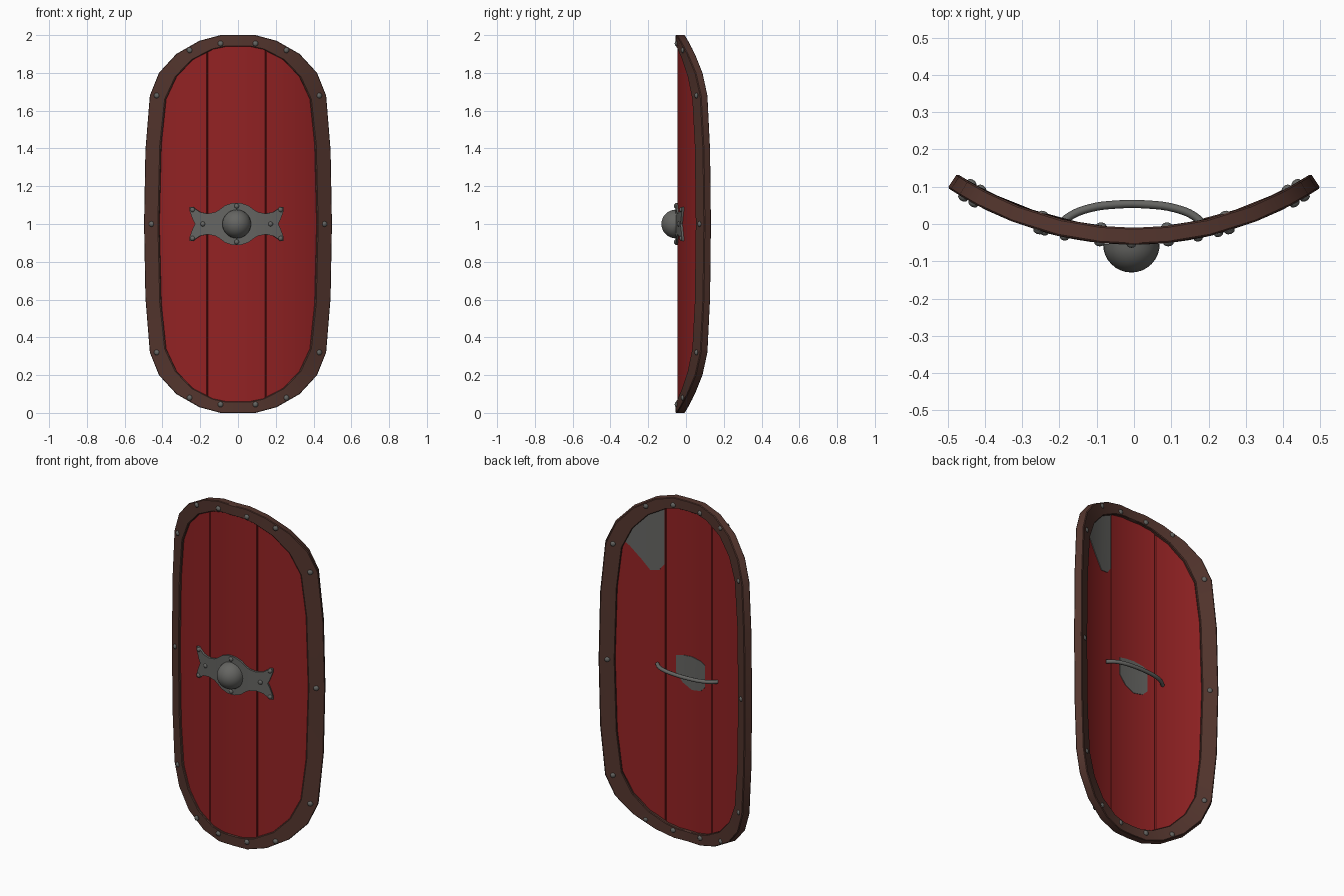
import bpy, bmesh, math
from mathutils import Matrix

if "Cube" in bpy.data.objects:
    bpy.data.objects.remove(bpy.data.objects["Cube"], do_unlink=True)

RADIUS, FRONT_Y, MID_Z = 0.875, -0.0325, 1.0   # shield curvature
RIM = 0.0225                                   # half thickness of rim
SHIFT = -0.007                                 # boss sits slightly off centre


def material(name, color, metal=0.0):
    m = bpy.data.materials.new(name)
    m.use_nodes = True
    m.diffuse_color = (*color, 1)
    bsdf = m.node_tree.nodes["Principled BSDF"]
    bsdf.inputs["Base Color"].default_value = (*color, 1)
    bsdf.inputs["Roughness"].default_value = 0.7
    return m


RED = material("red_paint", (0.29, 0.016, 0.017))
BROWN = material("brown_leather", (0.088, 0.036, 0.027))
STEEL = material("grey_steel", (0.13, 0.13, 0.122))


def bend(x, z, d):
    """Place a flat point on the curved shield; negative d is forward."""
    a = math.asin(x / RADIUS)
    r = RADIUS - d
    return (r * math.sin(a), FRONT_Y + RADIUS - r * math.cos(a), MID_Z + z)


def finish(name, bm, mat):
    bmesh.ops.recalc_face_normals(bm, faces=bm.faces)
    mesh = bpy.data.meshes.new(name)
    bm.to_mesh(mesh)
    bm.free()
    mesh.materials.append(mat)
    ob = bpy.data.objects.new(name, mesh)
    bpy.context.collection.objects.link(ob)
    bpy.ops.object.select_all(action='DESELECT')
    ob.select_set(True)
    bpy.context.view_layer.objects.active = ob
    bpy.ops.object.shade_smooth_by_angle(angle=math.radians(35))
    return ob


def loft(bm, sections, closed):
    """Skin four-sided sections into a solid."""
    rings = [[bm.verts.new(p) for p in s] for s in sections]
    pairs = list(zip(rings, rings[1:]))
    if closed:
        pairs.append((rings[-1], rings[0]))
    else:
        bm.faces.new(rings[0])
        bm.faces.new(rings[-1])
    for a, b in pairs:
        for i in range(4):
            j = (i + 1) % 4
            bm.faces.new((a[i], a[j], b[j], b[i]))


def sheet(bm, columns, front, back):
    """Curved slab from columns of (x, low, high, edge inset)."""
    loft(bm, [(bend(x, lo, front + c), bend(x, hi, front + c),
               bend(x, hi, back - c), bend(x, lo, back - c))
              for x, lo, hi, c in columns], False)


# Quarter outline of the rim, from side middle to top middle
outer = [(.487, 0), (.48, .39), (.457, .68), (.41, .80), (.32, .90),
         (.20, .97), (.09, 1.0), (0, 1.0)]
inner = [(.41, 0), (.40, .42), (.375, .66), (.32, .78), (.235, .87),
         (.13, .925), (.06, .94), (0, .94)]
middle = [((a + c) / 2, (b + d) / 2) for (a, b), (c, d) in zip(outer, inner)]


def full_loop(q):
    half = q + [(-x, z) for x, z in reversed(q[:-1])]
    return half + [(-x, -z) for x, z in half[1:-1]]


def edge_height(x):
    x = abs(x)
    for (xa, za), (xb, zb) in zip(middle, middle[1:]):
        if xb <= x <= xa:
            return za + (zb - za) * (xa - x) / (xa - xb)
    return 0


# Rim
bm = bmesh.new()
loft(bm, [(bend(*o, -RIM), bend(*i, -RIM), bend(*i, RIM), bend(*o, RIM))
          for o, i in zip(full_loop(outer), full_loop(inner))], True)
rim = finish("rim", bm, BROWN)
bevel = rim.modifiers.new("soft_edges", 'BEVEL')
bevel.width = 0.004
bevel.segments = 1
bevel.limit_method = 'ANGLE'
bevel.angle_limit = math.radians(50)

# Planks with grooved seams
GROOVE = 0.004
for name, x0, x1 in (("right_plank", -.44, -.16), ("middle_plank", -.16, .145),
                     ("left_plank", .145, .44)):
    a, b = x0 + GROOVE, x1 - GROOVE
    xs = [x0] + [a + (b - a) * i / 14 for i in range(15)] + [x1]
    bm = bmesh.new()
    sheet(bm, [(x, -edge_height(x), edge_height(x), .007 if x in (x0, x1) else 0)
               for x in xs], -.012, .004)
    finish(name, bm, RED)

# Steel patches on the back
bm = bmesh.new()
sheet(bm, [(x, lo, edge_height(x), 0) for x, lo in
           ((.15, .59), (.18, .55), (.23, .54), (.28, .60), (.34, .67), (.385, .71))],
      .002, .007)
finish("upper_back_patch", bm, STEEL)
bm = bmesh.new()
sheet(bm, [(x, lo, hi, 0) for x, lo, hi in
           ((-.11, -.07, .06), (-.08, -.10, .075), (-.02, -.11, .085),
            (.04, -.08, .08), (.08, -.03, .07))], .002, .007)
finish("centre_back_patch", bm, STEEL)

# Boss plate with forked arms
arm = [(.243, .07, .09), (.225, .02, .09), (.215, 0, .08), (.19, 0, .063),
       (.15, 0, .055), (.11, 0, .063), (.09, 0, .075), (.06, 0, .098), (.02, 0, .112)]
columns = [(SHIFT - x, lo, hi) for x, lo, hi in arm]
columns += [(SHIFT + x, lo, hi) for x, lo, hi in reversed(arm)]
bm = bmesh.new()
sheet(bm, [(x, lo, hi, 0) for x, lo, hi in columns], -.023, -.010)
sheet(bm, [(x, -hi, -lo, 0) for x, lo, hi in columns], -.023, -.010)
finish("boss_plate", bm, STEEL)

# Domed boss
bm = bmesh.new()
bmesh.ops.create_uvsphere(bm, u_segments=28, v_segments=16, radius=.076,
                          matrix=Matrix.Rotation(math.pi / 2, 4, 'X'))
bmesh.ops.bisect_plane(bm, geom=bm.verts[:] + bm.edges[:] + bm.faces[:],
                       plane_co=(0, 0, 0), plane_no=(0, 1, 0), clear_outer=True)
bmesh.ops.translate(bm, verts=bm.verts, vec=(SHIFT, -.054, MID_Z))
finish("boss_dome", bm, STEEL)


def rivets(name, spots, depths, radius):
    bm = bmesh.new()
    for x, z in spots:
        for d in depths:
            place = (Matrix.Translation(bend(x, z, d))
                     @ Matrix.Rotation(math.asin(x / RADIUS), 4, 'Z')
                     @ Matrix.Diagonal((1, .65, 1, 1))
                     @ Matrix.Rotation(math.pi / 2, 4, 'X'))
            bmesh.ops.create_uvsphere(bm, u_segments=10, v_segments=6,
                                      radius=radius, matrix=place)
    finish(name, bm, STEEL)


# Rivets through the rim, front and back
quarter = [(.09, .955), (.25, .92), (.42, .68)]
spots = [(sx * x, sz * z) for x, z in quarter for sx in (-1, 1) for sz in (-1, 1)]
rivets("rim_rivets", spots + [(-.447, 0), (.447, 0)], (-RIM, RIM), .015)

# Rivets on the boss plate
spots = [(SHIFT + sx * .228, sz * .076) for sx in (-1, 1) for sz in (-1, 1)]
spots += [(SHIFT + sx * .175, 0) for sx in (-1, 1)]
spots += [(SHIFT, sz * .095) for sz in (-1, 1)]
rivets("boss_rivets", spots, (-.023,), .013)

# Bowed handle on the back
curve = bpy.data.curves.new("handle", 'CURVE')
curve.dimensions = '3D'
curve.bevel_depth = .011
curve.bevel_resolution = 2
curve.use_fill_caps = True
path = [(-.203, -.005), (-.17, .022), (-.12, .042), (-.05, .052), (.04, .052),
        (.11, .042), (.16, .022), (.19, -.005)]
spline = curve.splines.new('BEZIER')
spline.bezier_points.add(len(path) - 1)
spline.resolution_u = 4
for p, (x, y) in zip(spline.bezier_points, path):
    p.co = (x, y, MID_Z - .005)
    p.handle_left_type = p.handle_right_type = 'AUTO'
curve.materials.append(STEEL)
bpy.context.collection.objects.link(bpy.data.objects.new("handle", curve))
